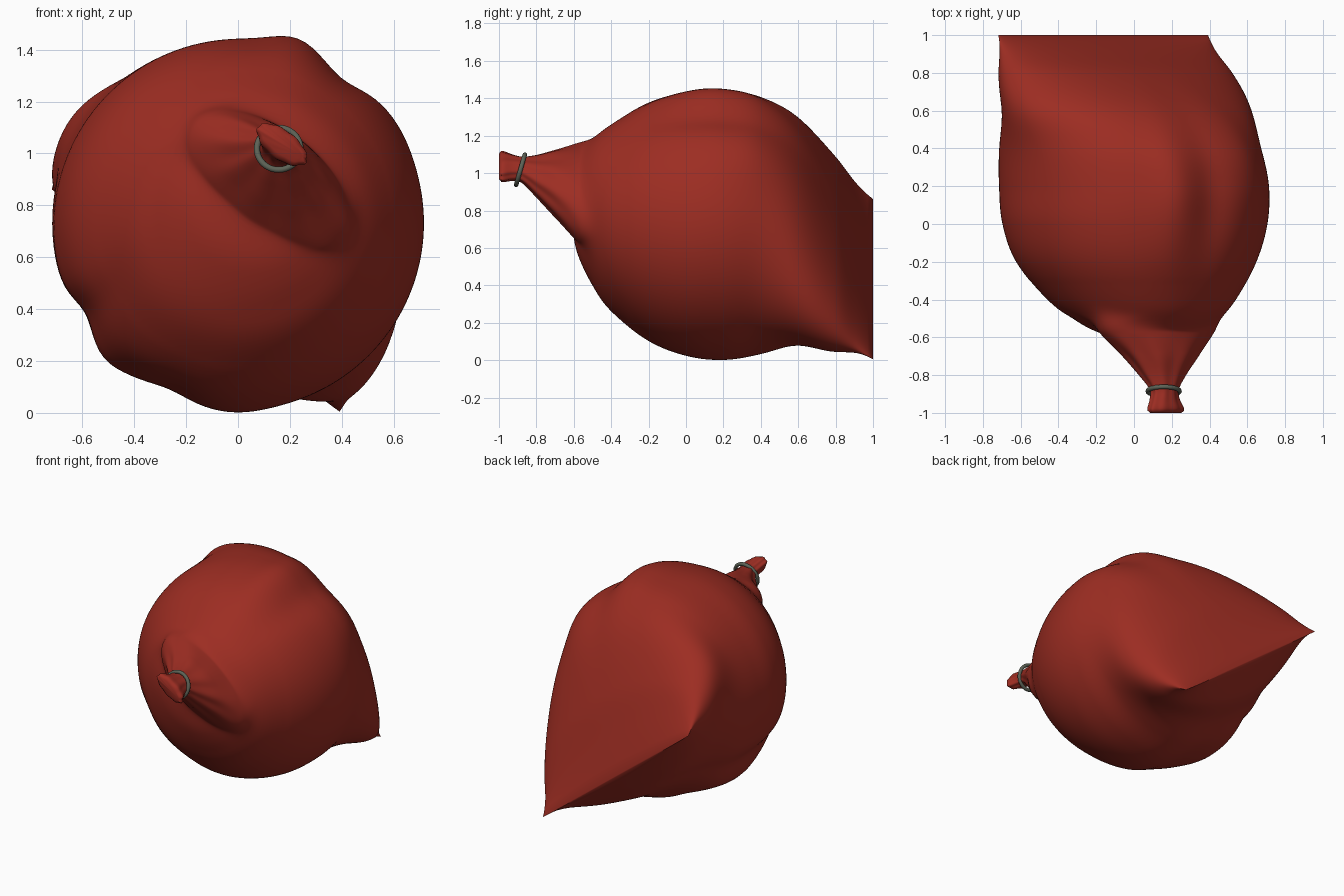
import bpy, bmesh, math
from mathutils import Vector

if "Cube" in bpy.data.objects:
    bpy.data.objects.remove(bpy.data.objects["Cube"])

def material(name, rgb):
    m = bpy.data.materials.new(name)
    m.diffuse_color = (*rgb, 1)
    m.use_nodes = True
    m.node_tree.nodes["Principled BSDF"].inputs["Base Color"].default_value = m.diffuse_color
    return m

red = material("red cloth", (0.335, 0.026, 0.016))
grey = material("grey green band", (0.11, 0.125, 0.095))

# Directions along and across the flat back seam, in the xz plane
U = Vector((0.79, 0, -0.61))
V = Vector((0.61, 0, 0.79))

# Sections: y, centre x, centre z, half length along U, half width along V
BODY = [
    (-0.612, 0.08, 0.81, 0.01, 0.01), (-0.605, 0.075, 0.81, 0.12, 0.12),
    (-0.595, 0.075, 0.81, 0.19, 0.19), (-0.57, 0.07, 0.81, 0.27, 0.27),
    (-0.5, 0.06, 0.785, 0.395, 0.395), (-0.4, 0.04, 0.76, 0.5, 0.5),
    (-0.2, 0.012, 0.74, 0.635, 0.635), (0, 0.005, 0.73, 0.70, 0.70),
    (0.2, 0.0, 0.725, 0.712, 0.715), (0.4, -0.02, 0.722, 0.705, 0.67),
    (0.6, -0.04, 0.69, 0.715, 0.53), (0.8, -0.10, 0.57, 0.72, 0.325),
    (0.9, -0.135, 0.50, 0.71, 0.17), (1.0, -0.163, 0.433, 0.70, 0.004)]
NECK = [
    (-1.0, 0.17, 1.035, 0.10, 0.035), (-0.985, 0.17, 1.035, 0.115, 0.053),
    (-0.93, 0.163, 1.03, 0.09, 0.055), (-0.88, 0.16, 1.02, 0.082, 0.06),
    (-0.8, 0.15, 0.985, 0.137, 0.095), (-0.7, 0.14, 0.945, 0.225, 0.145),
    (-0.57, 0.12, 0.895, 0.355, 0.2), (-0.5, 0.12, 0.89, 0.385, 0.21),
    (-0.4, 0.11, 0.87, 0.39, 0.2), (-0.2, 0.05, 0.8, 0.38, 0.2)]

# Soft ridges (+) and creases (-): angle, angular width, depth, y centre, y spread
FOLDS = [(73, 9, 0.05, 0.15, 0.35), (54, 9, -0.04, 0.15, 0.35),
         (32, 12, 0.025, 0.4, 0.25),
         (210, 8, -0.05, 0.15, 0.4), (226, 7, 0.02, 0.15, 0.3),
         (247, 10, -0.04, 0.15, 0.35), (270, 10, 0.012, 0.2, 0.3),
         (318, 22, 0.06, 0.66, 0.2), (142, 18, 0.05, 0.64, 0.2)]

def section(rows, y):
    """Cubic interpolation of the section rows at y; None beyond their range."""
    if y < rows[0][0] - 1e-6 or y > rows[-1][0] + 1e-6:
        return None
    i = 0
    while i < len(rows) - 2 and y > rows[i + 1][0]:
        i += 1
    def slope(j, c):
        lo, hi = rows[max(0, j - 1)], rows[min(len(rows) - 1, j + 1)]
        return (hi[c] - lo[c]) / (hi[0] - lo[0])
    p, q = rows[i], rows[i + 1]
    h = q[0] - p[0]
    t = max(0, min(1, (y - p[0]) / h))
    return [(2 * t**3 - 3 * t**2 + 1) * p[c] + (t**3 - 2 * t**2 + t) * h * slope(i, c)
            + (3 * t**2 - 2 * t**3) * q[c] + (t**3 - t**2) * h * slope(i + 1, c)
            for c in range(1, 5)]

def reach(sec, ox, oz, d):
    """Distance from (ox, oz) along d to the far side of a section's ellipse."""
    if sec is None:
        return 0
    cx, cz, a, b = sec
    o = Vector((ox - cx, 0, oz - cz))
    ou, ov, du, dv = o.dot(U) / a, o.dot(V) / b, d.dot(U) / a, d.dot(V) / b
    A, B, C = du * du + dv * dv, ou * du + ov * dv, ou * ou + ov * ov - 1
    disc = B * B - A * C
    return max(0, (-B + math.sqrt(disc)) / A) if disc > 0 else 0

def smooth_max(a, b, k=0.03):
    h = max(k - abs(a - b), 0) / k
    return max(a, b) + h * h * k / 4

def fold(y, d):
    ang = math.degrees(math.atan2(d.z, d.x))
    f = 1.0
    for a0, w, h, y0, yw in FOLDS:
        da = (ang - a0 + 180) % 360 - 180
        f += h * math.exp(-(da / w) ** 2 - ((y - y0) / yw) ** 2) * min(1, (1 - y) * 8)
    return f

# Sack: round body and gathered neck skinned as one surface
N = 144
ys = [-1 + 0.0125 * i for i in range(31)]
ys += [-0.62 + 0.005 * i for i in range(13)]
ys += [-0.55 + 0.02 * i for i in range(77)] + [1.0]
bm = bmesh.new()
rings = []
for y in ys:
    body, neck = section(BODY, y), section(NECK, y)
    mix = max(0, min(1, (-0.2 - y) / 0.3))
    if body is None:
        mix = 1
    ox, oz = [(body[c] if body else 0) * (1 - mix) + (neck[c] if neck else 0) * mix
              for c in (0, 1)]
    a, b = (neck if mix == 1 else body)[2:]
    pleat = 0.03 * max(0, min(1, (-y - 0.58) / 0.15))
    ring = []
    for k in range(N):
        t = 2 * math.pi * k / N
        d = (U * a * math.cos(t) + V * b * math.sin(t)).normalized()
        rn = reach(neck, ox, oz, d) * (1 + pleat * math.cos(9 * t + 0.6))
        rb = reach(body, ox, oz, d) * fold(y, d)
        r = smooth_max(rn, rb) if neck and body else max(rn, rb)
        ring.append(bm.verts.new(Vector((ox, y, oz)) + d * r))
    rings.append(ring)
for r0, r1 in zip(rings, rings[1:]):
    for k in range(N):
        j = (k + 1) % N
        bm.faces.new((r0[k], r0[j], r1[j], r1[k]))
bm.faces.new(rings[0])
bm.faces.new(rings[-1])
# Relax the blend between neck and body
blend = [v for v in bm.verts if -0.68 < v.co.y < -0.3]
for _ in range(6):
    bmesh.ops.smooth_vert(bm, verts=blend, factor=0.5,
                          use_axis_x=True, use_axis_y=True, use_axis_z=True)
bmesh.ops.recalc_face_normals(bm, faces=bm.faces)
me = bpy.data.meshes.new("sack")
bm.to_mesh(me)
bm.free()
me.materials.append(red)
sack = bpy.data.objects.new("sack", me)
bpy.context.collection.objects.link(sack)

# Tie band around the neck
bpy.ops.mesh.primitive_torus_add(location=(0.157, -0.885, 1.018),
                                 rotation=(math.radians(74), 0, 0),
                                 major_radius=0.084, minor_radius=0.012,
                                 major_segments=48, minor_segments=12)
band = bpy.context.object
band.name = "neck_band"
band.data.materials.append(grey)

for ob in (sack, band):
    bpy.ops.object.select_all(action='DESELECT')
    ob.select_set(True)
    bpy.context.view_layer.objects.active = ob
    bpy.ops.object.shade_smooth_by_angle(angle=math.radians(60))
